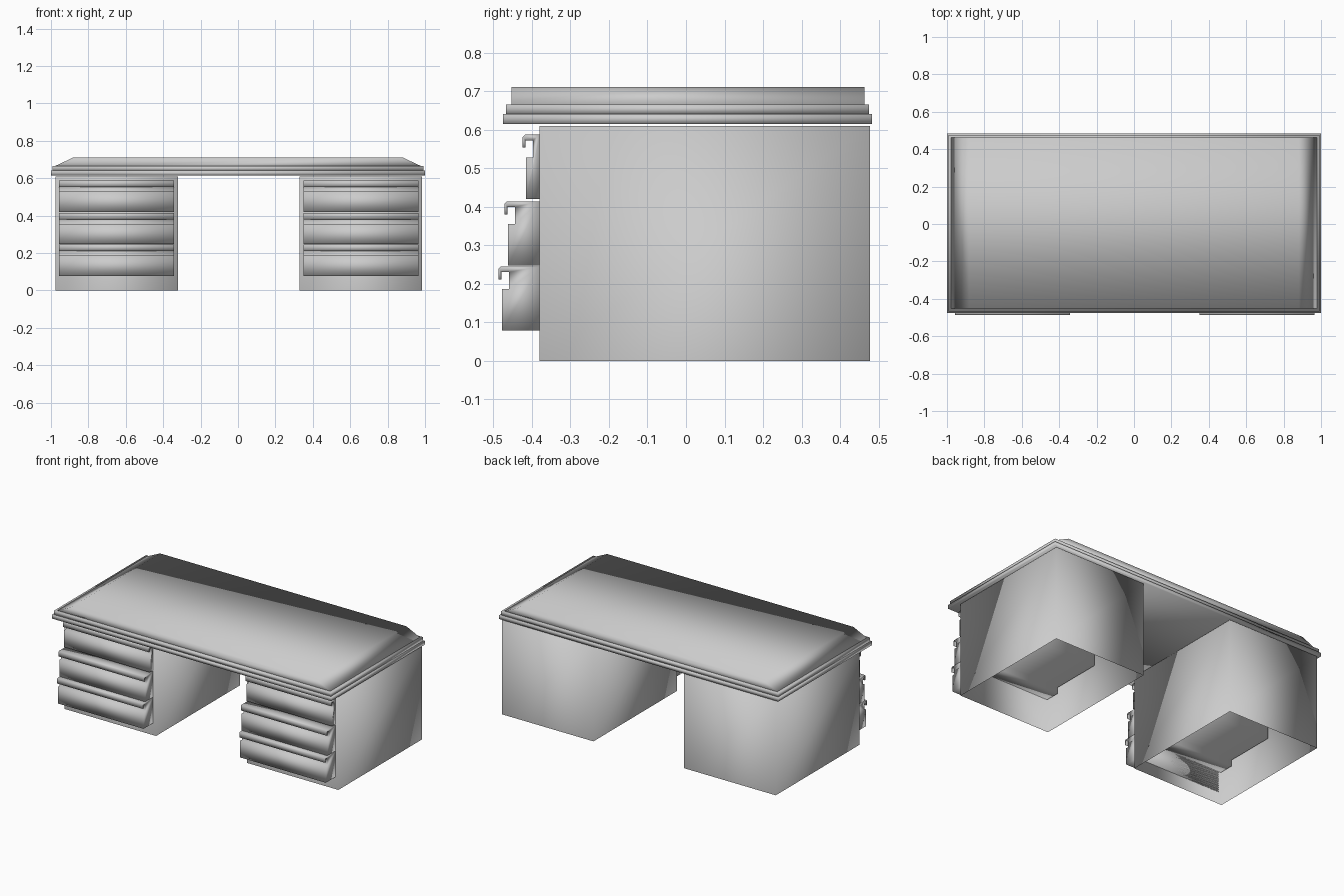
import bpy

cube = bpy.data.objects.get("Cube")
if cube:
    bpy.data.objects.remove(cube)

grey = bpy.data.materials.new("soft_grey")
grey.use_nodes = True
colour = (0.6, 0.6, 0.6, 1)
grey.diffuse_color = colour
grey.node_tree.nodes["Principled BSDF"].inputs["Base Color"].default_value = colour


def add_part(name, verts, faces):
    mesh = bpy.data.meshes.new(name)
    mesh.from_pydata(verts, [], faces)
    mesh.materials.append(grey)
    mesh.shade_smooth()
    obj = bpy.data.objects.new(name, mesh)
    bpy.context.collection.objects.link(obj)
    return obj


def add_block(name, bottom, top, z0, z1, open_bottom=False):
    """Block between two rectangles (x0, x1, y0, y1)."""
    verts = []
    for (x0, x1, y0, y1), z in ((bottom, z0), (top, z1)):
        verts += [(x0, y0, z), (x1, y0, z), (x1, y1, z), (x0, y1, z)]
    faces = [(i, (i + 1) % 4, (i + 1) % 4 + 4, i + 4) for i in range(4)]
    faces.append((4, 5, 6, 7))
    if not open_bottom:
        faces.append((3, 2, 1, 0))
    return add_part(name, verts, faces)


def add_extrusion(name, profile, x0, x1):
    """Extrude a clockwise (y, z) profile along x."""
    n = len(profile)
    verts = [(x, y, z) for x in (x0, x1) for y, z in profile]
    faces = [(i, i + n, (i + 1) % n + n, (i + 1) % n) for i in range(n)]
    faces += [tuple(range(n)), tuple(reversed(range(n, 2 * n)))]
    return add_part(name, verts, faces)


# Stepped desk top with sloping ends
lower = (-1, 1, -0.475, 0.483)
middle = (-0.992, 0.992, -0.467, 0.475)
upper = (-0.978, 0.978, -0.453, 0.463)
crown = (-0.882, 0.882, -0.453, 0.463)
add_block("top_lower_trim", lower, lower, 0.615, 0.64)
add_block("top_middle_trim", middle, middle, 0.64, 0.665)
add_block("desk_top", upper, crown, 0.665, 0.71)

FRONT = -0.38
DRAWERS = (("lower", 0.078, -0.478), ("middle", 0.247, -0.462), ("upper", 0.42, -0.415))

for side, centre in (("right", -0.649), ("left", 0.657)):
    # Pedestal shell, open underneath
    x0, x1 = centre - 0.328, centre + 0.328
    base = (x0, x1, FRONT, 0.477)
    add_block(side + "_pedestal", base, base, 0, 0.61, open_bottom=True)

    # Drawer boxes stepped inside the pedestal
    add_extrusion(side + "_drawer_boxes",
                  [(-0.375, 0.21), (-0.375, 0.6), (0.05, 0.6), (0.05, 0.25),
                   (-0.28, 0.25), (-0.28, 0.21)], x0 + 0.01, x1 - 0.01)

    # Drawer fronts with a hooked pull along the top
    for level, z, y in DRAWERS:
        tip, notch, top = y - 0.009, y + 0.018, z + 0.167
        profile = [(FRONT, z), (y, z), (y, z + 0.108), (notch, z + 0.108),
                   (notch, top - 0.015), (tip + 0.008, top - 0.015),
                   (tip + 0.008, z + 0.133), (tip, z + 0.133),
                   (tip, top - 0.006), (tip + 0.006, top), (FRONT, top)]
        add_extrusion(f"{side}_{level}_drawer", profile[::-1][::-1],
                      centre - 0.307, centre + 0.307)
